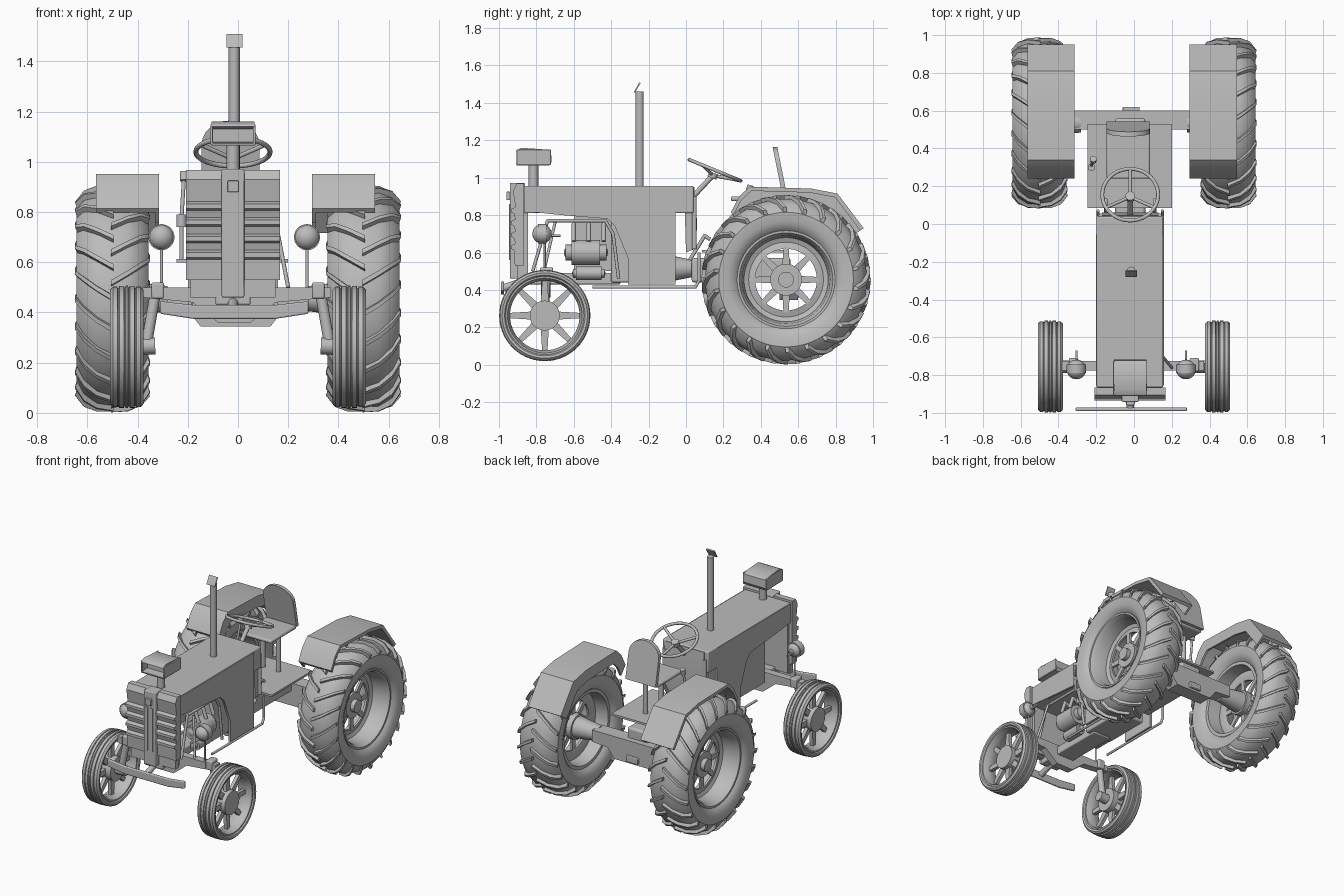
import bpy, bmesh, math
from mathutils import Vector, Matrix

if "Cube" in bpy.data.objects:
    bpy.data.objects.remove(bpy.data.objects["Cube"])

grey = bpy.data.materials.new("plain grey")
grey.use_nodes = True
grey.diffuse_color = (0.5, 0.5, 0.5, 1)
grey.node_tree.nodes["Principled BSDF"].inputs["Base Color"].default_value = (0.5, 0.5, 0.5, 1)

CX = -0.02  # centre line of the bodywork


def finish(name, bm, bevel=0):
    bmesh.ops.recalc_face_normals(bm, faces=bm.faces)
    me = bpy.data.meshes.new(name)
    bm.to_mesh(me)
    bm.free()
    me.materials.append(grey)
    ob = bpy.data.objects.new(name, me)
    bpy.context.collection.objects.link(ob)
    if bevel:
        mod = ob.modifiers.new("bevel", 'BEVEL')
        mod.width, mod.segments = bevel, 3
    bpy.ops.object.select_all(action='DESELECT')
    ob.select_set(True)
    bpy.context.view_layer.objects.active = ob
    bpy.ops.object.shade_smooth_by_angle(angle=math.radians(32))
    return ob


def prism(name, pts, axis, lo, hi, bevel=0):
    """Extrude a 2D outline along x (points are y, z) or y (points are x, z)."""
    bm = bmesh.new()
    place = lambda p, d: (d, p[0], p[1]) if axis == 'x' else (p[0], d, p[1])
    a = [bm.verts.new(place(p, lo)) for p in pts]
    b = [bm.verts.new(place(p, hi)) for p in pts]
    bm.faces.new(a)
    bm.faces.new(b)
    for i in range(len(pts)):
        j = (i + 1) % len(pts)
        bm.faces.new((a[i], a[j], b[j], b[i]))
    return finish(name, bm, bevel)


def box(name, x, y, z, bevel=0):
    pts = [(y[0], z[0]), (y[1], z[0]), (y[1], z[1]), (y[0], z[1])]
    return prism(name, pts, 'x', x[0], x[1], bevel)


def tube(name, pts, r, r2=None, n=14):
    """Round rod through the points, with ball joints at the bends."""
    bm = bmesh.new()
    pts = [Vector(p) for p in pts]
    for a, b in zip(pts, pts[1:]):
        m = Matrix.Translation((a + b) / 2) @ (b - a).to_track_quat('Z', 'Y').to_matrix().to_4x4()
        bmesh.ops.create_cone(bm, cap_ends=True, segments=n, radius1=r, radius2=r2 or r,
                              depth=(b - a).length, matrix=m)
    for p in pts[1:-1]:
        bmesh.ops.create_uvsphere(bm, u_segments=n, v_segments=8, radius=r, matrix=Matrix.Translation(p))
    return finish(name, bm)


def lathe(name, profile, c, side=1, n=48):
    """Closed (radius, x) outline turned about an axle along x."""
    bm = bmesh.new()
    rings = []
    for k in range(n):
        a = math.tau * k / n
        rings.append([bm.verts.new((c[0] + side * x, c[1] + r * math.cos(a), c[2] + r * math.sin(a)))
                      for r, x in profile])
    for k in range(n):
        p, q = rings[k], rings[(k + 1) % n]
        for i in range(len(profile)):
            j = (i + 1) % len(profile)
            bm.faces.new((p[i], p[j], q[j], q[i]))
    return finish(name, bm)


def capsule(name, c, half, r):
    ends = [(c[0], c[1] - half, c[2]), (c[0], c[1] + half, c[2])]
    mid = [(c[0], c[1] - half + r * .5, c[2]), (c[0], c[1] + half - r * .5, c[2])]
    tube(name, [ends[0], mid[0], mid[1], ends[1]], r * .62)
    return tube(name + "_shell", [mid[0], mid[1]], r, n=24)


def spokes(name, c, count, r0, r1, w0, w1, x0, x1):
    bm = bmesh.new()
    for k in range(count):
        rot = Matrix.Translation(c) @ Matrix.Rotation(math.tau * k / count, 4, 'X')
        v = [bm.verts.new(rot @ Vector((x, y, z))) for x in (x0, x1)
             for y, z in ((-w0, r0), (w0, r0), (w1, r1), (-w1, r1))]
        for f in ((0, 1, 2, 3), (4, 5, 6, 7), (0, 1, 5, 4), (1, 2, 6, 5), (2, 3, 7, 6), (3, 0, 4, 7)):
            bm.faces.new([v[i] for i in f])
    return finish(name, bm)


def lugs(name, c, count):
    """Chevron tread bars wrapped over the tyre crown and shoulder."""
    path = ((-.005, .434), (.06, .431), (.108, .412), (.14, .37))
    bm = bmesh.new()
    for k in range(2 * count):
        s = 1 if k % 2 else -1
        start = math.pi * k / count
        rows = []
        for i, (x, r) in enumerate(path):
            a = start - .09 * i
            row = []
            for da, dr in ((-.03, -.01), (-.022, .019), (.022, .019), (.03, -.01)):
                rr = r + dr
                row.append(bm.verts.new((c[0] + s * (x + max(dr, 0) * i * .15),
                                         c[1] + rr * math.cos(a + da), c[2] + rr * math.sin(a + da))))
            rows.append(row)
        for p, q in zip(rows, rows[1:]):
            for i in range(4):
                j = (i + 1) % 4
                bm.faces.new((p[i], p[j], q[j], q[i]))
        bm.faces.new(rows[0])
        bm.faces.new(rows[-1])
    return finish(name, bm)


def mirrored(half):
    return half + [(r, -x) for r, x in reversed(half)]


# Wheels, hubs, fenders and lamps on both sides
fender = [(.24, .815), (.285, .9), (.34, .952), (.67, .942), (.81, .915), (.95, .73)]
shrink = lambda k: [(.535 + (y - .535) * k, .455 + (z - .455) * k) for y, z in reversed(fender)]
for s, side in ((1, "left"), (-1, "right")):
    c = Vector((s * .5, .535, .455))
    lathe(side + "_rear_tyre", mirrored([(.255, .1), (.275, .125), (.31, .14), (.36, .143),
                                         (.405, .115), (.432, .06)]), c, s, 64)
    lugs(side + "_rear_tread", c, 22)
    lathe(side + "_rear_rim", [(.262, .115), (.25, .115), (.235, .09), (.225, .0), (.2, -.01), (.165, .0),
                               (.165, -.015), (.2, -.025), (.23, -.02), (.24, -.11), (.262, -.11)], c, s)
    spokes(side + "_rear_spokes", c, 8, .07, .175, .02, .014, -s * .015, 0)
    hub = lambda a, b: [c + Vector((s * a, 0, 0)), c + Vector((s * b, 0, 0))]
    tube(side + "_rear_hub", hub(-.05, .015), .085, n=32)
    tube(side + "_rear_hub_cap", hub(.01, .045), .042, n=24)
    tube(side + "_rear_axle_cone", hub(-.22, -.03), .05, .075, 24)

    f = Vector((s * .443, -.755, .263))
    lathe(side + "_front_tyre", mirrored([(.205, .05), (.215, .063), (.228, .066), (.24, .055), (.24, .038),
                                          (.235, .036), (.235, .032), (.243, .03), (.243, .012),
                                          (.237, .01), (.237, .006), (.244, .004)]), f, s, 56)
    lathe(side + "_front_rim", mirrored([(.212, .055), (.2, .055), (.186, .02)]), f, s)
    spokes(side + "_front_spokes", f, 8, .06, .192, .022, .014, -.012, .012)
    tube(side + "_front_hub", [f - Vector((s * .05, 0, 0)), f + Vector((s * .04, 0, 0))], .08, n=28)
    tube(side + "_spindle", [(s * .33, -.755, .267), f], .034)
    tube(side + "_kingpin", [(s * .365, -.755, .27), (s * .325, -.745, .5)], .022)
    box(side + "_kingpin_block", sorted((s * .295, s * .345)), (-.78, -.71), (.455, .52), .008)

    fx = s * .43 - .01
    prism(side + "_fender", fender + shrink(.955), 'x', fx - .125, fx + .125)
    inner = fx - s * .125
    prism(side + "_fender_skirt", fender + shrink(.84), 'x', *sorted((inner, inner + s * .015)))

    lx = s * .29 - .015
    tube(side + "_lamp", [(lx, -.79, .7), (lx, -.77, .7), (lx, -.745, .7)], .052, n=28).name = side + "_lamp_face"
    tube(side + "_lamp_back", [(lx, -.75, .7), (lx, -.72, .7)], .045, .018, 24)
    tube(side + "_lamp_bracket", [(lx, -.67, .69), (lx, -.74, .69)], .006)
    tube(side + "_lamp_stem", [(lx, -.755, .47), (lx, -.755, .66)], .006)

    # Ribbed grille halves
    outline = [(-.865, .53), (-.915, .53)]
    for z in (.62, .685, .75, .815):
        outline += [(-.92, z - .008), (-.935, z), (-.935, z + .018), (-.912, z + .028)]
    outline += [(-.925, .93), (-.905, .968), (-.865, .968)]
    prism(side + "_grille", outline, 'x', *sorted((CX + s * .045, CX + s * .188)))
    prism(side + "_grille_foot", [(-.9, .46), (-.9, .54), (-.865, .54), (-.865, .46)], 'x',
          *sorted((CX + s * .04, CX + s * .17)))
    box(side + "_grille_slot", sorted((CX + s * .01, CX + s * .028)), (-.946, -.94), (.56, .86))

    # Side panel of the bonnet and engine bay
    px = CX + s * .172
    prism(side + "_side_panel", [(-.855, .82), (-.66, .8), (-.42, .78), (-.38, .74), (-.31, .57), (-.31, .43),
                                 (-.055, .43), (-.055, .95), (-.855, .95)], 'x', px - .008, px + .008)
    tube(side + "_dash_edge", [(CX + s * .155, .045, .62), (CX + s * .155, .045, .9)], .012)
    tube(side + "_seat_post", [(-.03 + s * .06, .4, .6), (-.03 + s * .06, .4, .88)], .017)
    tube(side + "_pedal", [(CX + s * .13, .02, .56), (CX + s * .13, .1, .69), (CX + s * .13, .13, .67)], .01)

# Bonnet, grille column and dash
box("bonnet", (CX - .178, CX + .174), (-.865, .04), (.81, .957), .008)
box("grille_column", (CX - .045, CX + .045), (-.942, -.86), (.46, .972), .006)
box("grille_plate", (CX - .022, CX + .022), (-.96, -.94), (.88, .925), .003)
box("radiator", (CX - .165, CX + .165), (-.88, -.845), (.47, .9))
prism("dash", [(-.01, .95), (.045, .95), (.06, .75), (.05, .62), (.0, .6)], 'x', CX - .15, CX + .15)

# Engine and driveline
box("engine_block", (CX - .11, CX + .1), (-.4, -.06), (.44, .82), .01)
box("far_engine_cover", (CX - .165, CX - .145), (-.6, -.3), (.5, .82))
box("front_frame", (CX - .07, CX + .07), (-.9, -.35), (.43, .49), .008)
capsule("air_tank", (.09, -.535, .6), .11, .068)
capsule("oil_filter", (.08, -.52, .49), .085, .036)
for k, y in enumerate((-.6, -.52, -.44)):
    tube("manifold_pipe_%d" % (k + 1), [(.0, y, .72), (.09, y, .75), (.12, y, .66)], .012)
tube("fuel_line", [(.14, -.82, .5), (.13, -.74, .77), (.13, -.43, .77), (.13, -.39, .7), (.13, -.36, .46)], .009)
tube("steering_rod", [(.2, -.76, .5), (.15, -.7, .76)], .008)
for s in (-1, 1):
    tube("step_rail_%s" % ("left" if s > 0 else "right"),
         [(CX + s * .17, -.5, .415), (CX + s * .17, .05, .415), (CX + s * .17, .07, .45), (CX + s * .17, .07, .6)], .008)
tube("clutch_housing", [(CX, -.06, .515), (CX, .04, .515)], .065, .045, 24)
box("gearbox", (CX - .08, CX + .08), (.03, .56), (.44, .57), .015)
box("floor", (-.245, .2), (.085, .53), (.6, .614))
prism("rear_axle", [(-.32, .5), (.3, .5), (.3, .42), (.18, .41), (.13, .345), (-.15, .345), (-.2, .41), (-.32, .42)],
      'y', .5, .6)
box("drawbar", (-.06, .03), (.55, .62), (.36, .4), .005)

# Front axle and bumper bar
prism("front_axle", [(-.38, .5), (.37, .5), (.37, .46), (.15, .44), (.05, .36), (-.08, .36), (-.18, .44), (-.38, .46)],
      'y', -.775, -.725)
prism("front_bar", [(-.31, .445), (-.18, .43), (.15, .43), (.28, .445), (.28, .395), (.15, .375), (-.18, .375),
                    (-.31, .395)], 'y', -.99, -.972, .006)
tube("bar_mount", [(CX, -.975, .41), (CX, -.86, .45)], .02)

# Intake box with a hollow mouth, and exhaust stack
tube("intake_stem", [(CX, -.815, .95), (CX, -.815, 1.08)], .026, n=20)
prism("intake_box", [(-.905, 1.065), (-.73, 1.065), (-.718, 1.085), (-.722, 1.14), (-.74, 1.15), (-.88, 1.16),
                     (-.905, 1.148), (-.91, 1.14), (-.85, 1.13), (-.85, 1.08), (-.908, 1.075)],
      'x', CX - .085, CX + .085)
for s in (-1, 1):
    box("intake_cheek_%s" % ("left" if s > 0 else "right"), sorted((CX + s * .08, CX + s * .09)),
        (-.905, -.722), (1.068, 1.15), .004)
tube("exhaust_stack", [(-.015, -.248, .95), (-.015, -.248, 1.462)], .022, n=24)
prism("exhaust_flap", [(-.28, 1.455), (-.272, 1.455), (-.243, 1.505), (-.25, 1.51)], 'x', -.046, .017)

# Steering wheel and column
centre, tilt = Vector((-.02, .155, 1.04)), Matrix.Rotation(-.39, 3, 'X')
bpy.ops.mesh.primitive_torus_add(major_radius=.148, minor_radius=.01, major_segments=40, minor_segments=10,
                                 location=centre, rotation=(-.39, 0, 0))
wheel = bpy.context.object
wheel.name = "steering_wheel"
wheel.data.materials.append(grey)
bpy.ops.object.shade_smooth_by_angle(angle=math.radians(40))
boss = centre + tilt @ Vector((0, 0, -.03))
for k in range(3):
    a = math.pi / 2 + math.tau * k / 3
    tube("wheel_spoke_%d" % (k + 1), [boss, centre + tilt @ Vector((.146 * math.cos(a), .146 * math.sin(a), 0))], .009)
tube("wheel_boss", [boss - tilt @ Vector((0, 0, .015)), boss + tilt @ Vector((0, 0, .015))], .025)
tube("steering_column", [boss, (-.02, .02, .88)], .014)

# Seat with a leaning rounded back, and gear lever
box("seat_pan", (-.145, .085), (.24, .52), (.875, .9), .01)
back = [(-.145, .89), (.085, .89)] + [(-.03 + .115 * math.cos(a), 1.07 + .095 * math.sin(a))
                                      for a in (math.pi * k / 12 for k in range(13))]
seat_back = prism("seat_back", back, 'y', .51, .535)
for v in seat_back.data.vertices:
    v.co.y -= (v.co.z - .93) * .2
tube("gear_lever", [(-.225, .31, .61), (-.225, .31, .78), (-.215, .34, .94)], .008)
tube("gear_lever_grip", [(-.215, .335, .925), (-.215, .345, .96)], .017)
tube("lever_base", [(-.225, .3, .74), (-.225, .3, .79)], .02)
